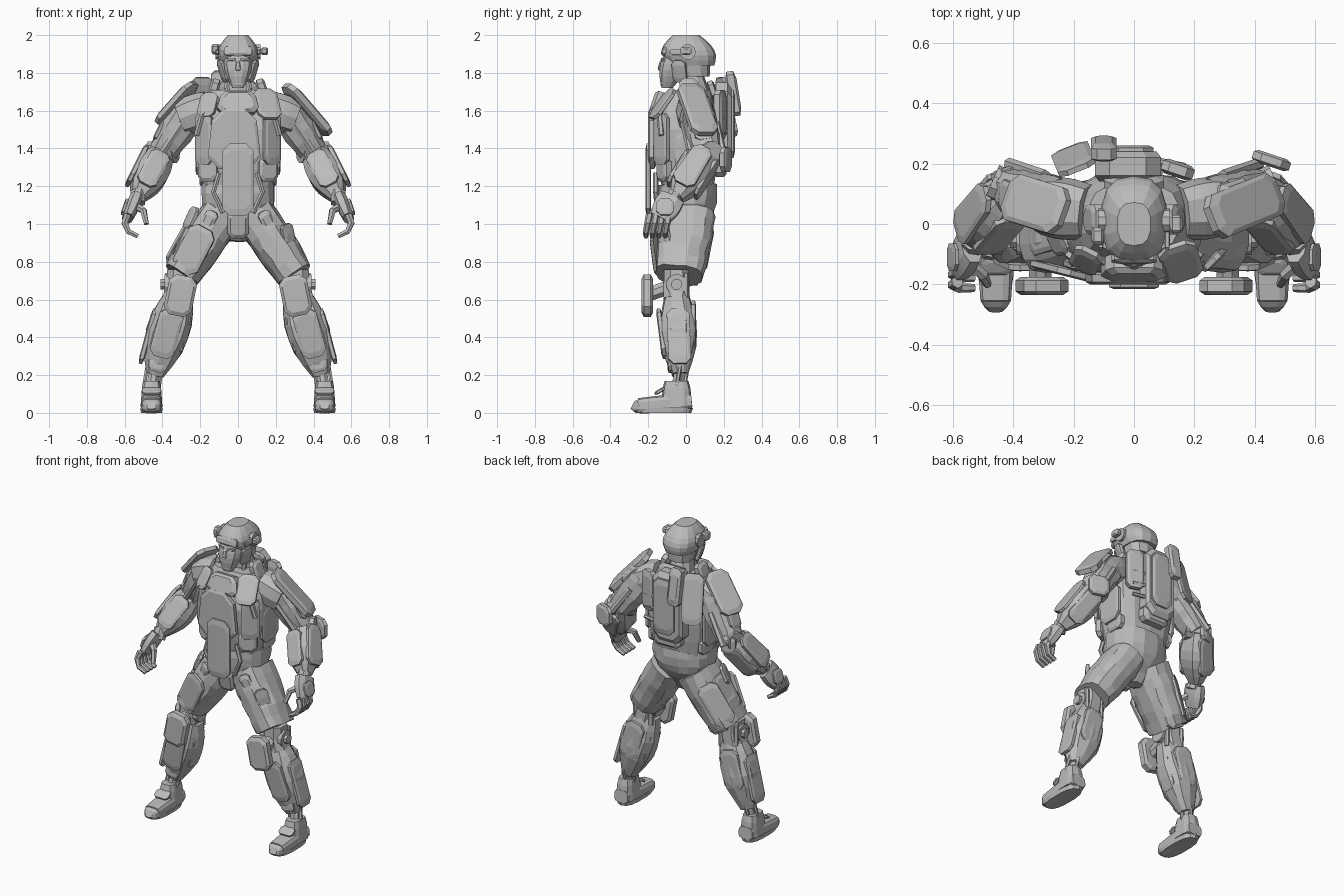
import bpy, bmesh, math, random
from mathutils import Vector, Matrix

random.seed(4)
if "Cube" in bpy.data.objects:
    bpy.data.objects.remove(bpy.data.objects["Cube"])

COLOUR = (.5, .5, .5, 1)
grey = bpy.data.materials.new("plain grey")
grey.use_nodes = True
grey.diffuse_color = COLOUR
grey.node_tree.nodes["Principled BSDF"].inputs["Base Color"].default_value = COLOUR

# Directions, sides and joints; paired parts are described on the left
OUT, BACK, UP = (Vector(row) for row in Matrix.Identity(3))
IN, FRONT, DOWN = -OUT, -BACK, -UP
CENTRE, LEFT, RIGHT, PAIR = ("",), ("left_",), ("right_",), ("left_", "right_")
SHOULDER, ELBOW, WRIST = Vector((.25, .06, 1.6)), Vector((.4, .11, 1.38)), Vector((.53, -.05, 1.14))
HIP, KNEE, ANKLE = Vector((.09, .01, 1.05)), Vector((.31, -.05, .68)), Vector((.44, -.03, .2))


def build(name, loops, sides):
    """Bridge loops of points, cap the ends and make one object per side."""
    bm = bmesh.new()
    rings = [[bm.verts.new(point) for point in loop] for loop in loops]
    count = len(rings[0])
    for low, high in zip(rings, rings[1:]):
        for i in range(count):
            j = (i + 1) % count
            bm.faces.new((low[i], low[j], high[j], high[i]))
    bm.faces.new(rings[0])
    bm.faces.new(rings[-1])
    for side in sides:
        if side == "right_":
            bm.transform(Matrix.Scale(-1, 4, OUT))
        bmesh.ops.recalc_face_normals(bm, faces=bm.faces)
        mesh = bpy.data.meshes.new(side + name)
        bm.to_mesh(mesh)
        mesh.materials.append(grey)
        bpy.context.collection.objects.link(bpy.data.objects.new(side + name, mesh))
    bm.free()


def limb(name, path, start, end, bulge=0, deep=1, sides=CENTRE, corners=10, box=.8, rough=0, level=False):
    """Tapering body along a path, swelling in the middle; box below one squares the section."""
    path = [Vector(point) for point in path]
    spans = len(path) - 1
    steps = 6 if bulge else spans
    points = []
    for i in range(steps + 1):
        place = i / steps * spans
        k = min(int(place), spans - 1)
        points.append(path[k].lerp(path[k + 1], place - k))
    along = (path[-1] - path[0]).normalized()
    ref = UP if abs(along.y) > .8 else BACK
    loops = []
    for i, centre in enumerate(points):
        t = i / steps
        radius = start + (end - start) * t + bulge * math.sin(math.pi * t)
        tangent = UP if level else points[min(i + 1, steps)] - points[max(i - 1, 0)]
        across = ref.cross(tangent).normalized()
        over = tangent.normalized().cross(across)
        loop = []
        for k in range(corners):
            angle = math.tau * (k + .5) / corners
            c, s = math.cos(angle), math.sin(angle)
            x = math.copysign(abs(c) ** box, c) * radius
            y = math.copysign(abs(s) ** box, s) * radius * deep
            fold = Vector([random.uniform(-rough, rough) for _ in range(3)])
            loop.append(centre + across * x + over * y + fold)
        loops.append(loop)
    build(name, loops, sides)


def plate(name, at, facing, size, thick=.04, up=UP, sides=CENTRE, top=1):
    """Slab with cut corners and chamfered faces."""
    normal = facing.normalized()
    across = up.cross(normal).normalized()
    rise = normal.cross(across)
    a, b = size[0] / 2, size[1] / 2
    cut = min(a, b) * .45
    half = [(a - cut, -b), (a, cut - b), (a * top, b - cut), (a * top - cut, b)]
    outline = half + [(-x, y) for x, y in reversed(half)]
    edge = 1 - min(.4, .015 / min(a, b))
    build(name, [[Vector(at) + across * x * scale + rise * y * scale + normal * depth * thick for x, y in outline]
                 for depth, scale in ((-.5, edge), (-.3, 1), (.3, 1), (.5, edge))], sides)


def armour(name, upper, lower, along, facing, gap, size, thick=.03, sides=PAIR, top=1):
    """Plate held off a limb between two joints."""
    at = upper.lerp(lower, along) + facing.normalized() * gap
    plate(name, at, facing, size, thick, upper - lower, sides, top)


def rod(name, path, radius, sides=PAIR, corners=6, tip=1):
    """Round bar through points."""
    limb(name, path, radius, radius * tip, sides=sides, corners=corners, box=1)


# Head: face, helmet and side gear
limb("face", [(0, -.1, 1.72), (0, -.04, 1.91)], .03, .075, bulge=.02, corners=12, level=True)
limb("helmet", [(0, .03, 1.84), (0, .01, 1.92), (0, 0, 2)], .092, .055, bulge=.034, deep=1.3,
     corners=14, box=.75, level=True)
limb("nape", [(0, .05, 1.78), (0, .04, 1.86)], .075, .09, level=True)
plate("helmet_brim", (0, -.115, 1.915), FRONT + UP / 4, size=(.15, .045), thick=.03)
plate("nose", (0, -.13, 1.84), FRONT + UP / 3, size=(.03, .06), thick=.03, top=.6)
plate("lips", (0, -.12, 1.785), FRONT, size=(.05, .02), thick=.02)
plate("chin", (0, -.125, 1.745), FRONT, size=(.05, .03), thick=.02)
plate("brow", (.035, -.12, 1.87), FRONT + OUT / 3, size=(.045, .015), thick=.02, sides=PAIR)
plate("cheek_guard", (.08, -.035, 1.81), OUT + FRONT / 3 + DOWN / 3, size=(.075, .12), thick=.03, sides=PAIR)
rod("ear_disc", [(.08, .01, 1.91), (.12, .01, 1.91)], .042, corners=10)
plate("ear_arm", (.11, -.03, 1.91), OUT, size=(.11, .03), thick=.02, sides=PAIR)
plate("sensor", (.14, 0, 1.915), OUT, size=(.06, .04), sides=LEFT)
plate("sensor", (.12, -.04, 1.925), OUT, size=(.06, .055), sides=RIGHT)

# Neck and collar
limb("neck", [(0, .06, 1.64), (0, .025, 1.81)], .09, .06, level=True)
plate("collar_block", (.13, .015, 1.71), OUT + UP / 3, size=(.1, .12), thick=.05, sides=PAIR)
plate("collar_back", (0, .14, 1.71), BACK + UP / 3, size=(.2, .1))
rod("neck_cable", [(.05, -.03, 1.67), (.06, -.02, 1.73), (.045, 0, 1.8)], .014)

# Torso
limb("chest", [(0, .01, 1.18), (0, 0, 1.5), (0, .02, 1.71)], .18, .15, bulge=.06, deep=.75,
     corners=14, box=.65, level=True)
limb("trouser_seat", [(0, 0, .91), (0, .01, 1.21)], .05, .19, bulge=.055, deep=.8, corners=16, rough=.006, level=True)
plate("upper_chest_plate", (0, -.14, 1.64), FRONT + UP / 3, size=(.22, .12), thick=.08, top=.85)
plate("main_chest_plate", (-.02, -.18, 1.45), FRONT, size=(.28, .32), top=.85)
plate("belly_plate", (0, -.2, 1.235), FRONT, size=(.165, .38), thick=.03)
plate("crotch_guard", (0, -.11, 1), FRONT + DOWN / 5, size=(.11, .15), thick=.06)
plate("rib_plate", (.18, -.13, 1.45), FRONT + OUT * .8, size=(.11, .27), thick=.03, sides=PAIR)
plate("side_plate", (.21, .03, 1.38), OUT, size=(.17, .24), thick=.03, sides=PAIR)
plate("waist_pouch", (.155, -.115, 1.29), FRONT + OUT / 2, size=(.11, .13), thick=.05, sides=PAIR)
plate("hip_pouch", (.185, .05, 1.25), OUT, size=(.13, .1), sides=PAIR)
plate("clavicle_plate", (.155, -.125, 1.635), FRONT + UP * .8 + OUT / 3, size=(.13, .19), thick=.03, sides=LEFT)
plate("clavicle_plate", (.16, -.12, 1.63), FRONT + UP * .6 + OUT / 2, size=(.1, .14), thick=.03, sides=RIGHT)
rod("chest_hose", [(.1, -.12, 1.66), (.19, -.14, 1.58), (.22, -.13, 1.47)], .016)
rod("belly_hose", [(.1, -.16, 1.27), (.13, -.16, 1.17), (.08, -.15, 1.06)], .014)

# Backpack
plate("pack_body", (-.02, .19, 1.52), BACK, size=(.22, .46), thick=.1)
plate("pack_cover", (-.01, .24, 1.53), BACK, size=(.15, .36))
plate("pack_module", (.1, .25, 1.69), BACK + UP / 6, size=(.085, .24), thick=.06, sides=RIGHT)
plate("pack_wing", (.2, .215, 1.62), BACK + OUT * .4 + UP / 4, size=(.13, .32), thick=.03, sides=RIGHT)
plate("pack_wing", (.145, .18, 1.58), BACK + OUT / 3, size=(.11, .26), thick=.05, sides=LEFT)
plate("lower_pack", (0, .18, 1.3), BACK, size=(.19, .1), thick=.07)
for i in range(3):
    z = 1.4 + i * .08
    rod("pack_rib", [(.07, .21, z), (.17, .19, z)], .012, sides=LEFT)

# Arms
limb("shoulder", [(.15, .04, 1.62), (.3, .06, 1.56)], .09, .095, bulge=.01, sides=PAIR)
limb("upper_arm", [SHOULDER, ELBOW], .09, .075, bulge=.01, sides=PAIR, rough=.004)
rod("elbow_hub", [ELBOW + IN * .07 + FRONT * .03, ELBOW + OUT * .07 + BACK * .03], .06, corners=10)
limb("forearm", [ELBOW, WRIST], .06, .04, bulge=.045, sides=PAIR, corners=8, box=.65)
armour("forearm_outer_plate", ELBOW, WRIST, .45, OUT + UP / 2, .085, size=(.13, .25), top=.85)
armour("forearm_front_plate", ELBOW, WRIST, .5, FRONT + UP / 2 + IN / 4, .08, size=(.11, .22))
armour("forearm_back_plate", ELBOW, WRIST, .45, BACK + DOWN / 2 + OUT / 4, .08, size=(.11, .24))
armour("upper_arm_box", SHOULDER, ELBOW, .6, OUT + UP / 2, .08, size=(.1, .13))
plate("elbow_guard", (.455, .21, 1.34), BACK + OUT / 3, size=(.13, .13), sides=LEFT)
plate("elbow_guard", (.43, .165, 1.36), BACK + OUT / 3, size=(.09, .12), sides=RIGHT)
for name, facing in (("arm_piston", FRONT), ("arm_cable", BACK)):
    rod(name, [SHOULDER.lerp(ELBOW, t) + facing * .085 for t in (.3, .7, 1.1)], .02)
PAD_UP, PAD_FACING = UP + IN * .85 + FRONT * .35, OUT + UP + BACK * .4
plate("shoulder_pad", (.365, .06, 1.605), PAD_FACING, size=(.15, .35), thick=.05, up=PAD_UP, sides=LEFT)
plate("shoulder_pad", (.325, .065, 1.64), PAD_FACING, size=(.16, .29), up=PAD_UP + IN / 4, sides=RIGHT)
armour("pad_mount", SHOULDER, ELBOW, .2, PAD_FACING, .07, size=(.1, .16), thick=.07)

# Hands
rod("wrist", [WRIST + UP * .03, WRIST + DOWN * .03 + FRONT * .03], .042, corners=8)
limb("palm", [(.54, -.07, 1.14), (.585, -.14, 1.03)], .035, .028, bulge=.006, deep=2, sides=PAIR, corners=8)
plate("hand_back", (.6, -.11, 1.09), OUT + UP / 3, size=(.09, .09), thick=.02, sides=PAIR)
for i in range(4):
    base = Vector((.585, -.09 - i * .034, 1.05))
    curl = [base + OUT * x + FRONT * .01 * k + DOWN * .045 * k for k, x in enumerate((0, .015, -.005))]
    rod("finger", curl + [curl[-1] + IN * .05 + DOWN * .025], .021, tip=.65)
rod("thumb", [(.55, -.12, 1.1), (.5, -.17, 1.07), (.485, -.2, 1)], .024, tip=.6)

# Trousers and thigh armour
limb("trouser_leg", [HIP, (.3, -.035, .73)], .115, .1, bulge=.006, deep=1.25, sides=PAIR, corners=14, rough=.006)
armour("trouser_hem", HIP, KNEE, .8, BACK, .09, size=(.15, .13), sides=RIGHT)
armour("thigh_plate", HIP, KNEE, .5, FRONT + OUT / 4, .14, size=(.15, .26), sides=RIGHT)
armour("thigh_side_plate", HIP, KNEE, .45, OUT + UP / 2, .11, size=(.15, .25), sides=RIGHT)
armour("thigh_strip", HIP, KNEE, .5, FRONT + OUT, .115, size=(.08, .28), sides=LEFT)
armour("rear_thigh_panel", HIP, KNEE, .5, BACK + OUT * .8 + UP / 4, .135, size=(.13, .28), sides=RIGHT)
armour("hip_tab", HIP, KNEE, .2, OUT + FRONT / 2 + UP / 2, .14, size=(.09, .12), sides=RIGHT)
armour("hip_block", HIP, KNEE, .1, FRONT + OUT / 3, .13, size=(.07, .12), thick=.05)

# Knees
limb("knee", [KNEE + UP * .08, KNEE, KNEE + DOWN * .08 + OUT * .02], .07, .075, sides=PAIR, corners=8)
rod("knee_hub", [KNEE + IN * .08, KNEE + OUT * .08], .055, corners=12)
rod("knee_bolt", [KNEE + OUT * .08, KNEE + OUT * .1], .03, corners=8)
plate("knee_pad", (.305, -.205, .62), FRONT, size=(.15, .215), thick=.06, up=UP + IN / 5, sides=PAIR)
rod("knee_bracket", [KNEE, (.31, -.19, .63)], .04, corners=8)
for shift in (-.05, .06):
    rod("knee_piston", [KNEE + OUT * shift + BACK * .05 + UP * z for z in (.06, -.1)], .016)

# Shins
SHIN_OUT = OUT + UP * .27
limb("shin", [KNEE + DOWN * .05, ANKLE], .075, .05, bulge=.055, deep=.85, sides=PAIR, rough=.004)
armour("shin_front_plate", KNEE, ANKLE, .52, FRONT + DOWN / 8, .09, size=(.13, .26))
armour("shin_outer_plate", KNEE, ANKLE, .62, SHIN_OUT, .09, size=(.12, .3))
armour("shin_inner_plate", KNEE, ANKLE, .5, -SHIN_OUT, .095, size=(.11, .22))
armour("calf_plate", KNEE, ANKLE, .45, BACK, .08, size=(.13, .25))
armour("shin_cuff", KNEE, ANKLE, .88, FRONT, .05, size=(.09, .08))

# Ankles and boots
FOOT = Vector((.458, -.05, 0))
rod("ankle", [ANKLE + UP * .03, FOOT + UP * .12], .032, corners=8)
for shift in (IN * .04, OUT * .04, BACK * .04):
    rod("ankle_piston", [ANKLE + shift + UP * .05, FOOT + shift + UP * .14], .011)
TOE = FOOT + FRONT * .2 + UP * .037
limb("boot", [FOOT + BACK * .08 + UP * .06, TOE], .05, .052, bulge=.007, deep=.8,
     sides=PAIR, corners=12, box=.6)
limb("toe_cap", [TOE, TOE + FRONT * .025 + DOWN * .005, TOE + FRONT * .035], .052, .025, deep=.7,
     sides=PAIR, corners=12, box=.6)
limb("boot_upper", [FOOT + UP * .03, FOOT + UP * .13, FOOT + UP * .17], .06, .045, deep=1.4, sides=PAIR, box=.6)
limb("boot_sole", [FOOT + FRONT * .07, FOOT + FRONT * .07 + UP * .025], .057, .06, deep=2.6,
     sides=PAIR, corners=14, box=.75)
plate("boot_strap", FOOT + FRONT * .09 + UP * .115, UP + FRONT * .6, size=(.1, .06), thick=.02, sides=PAIR)
